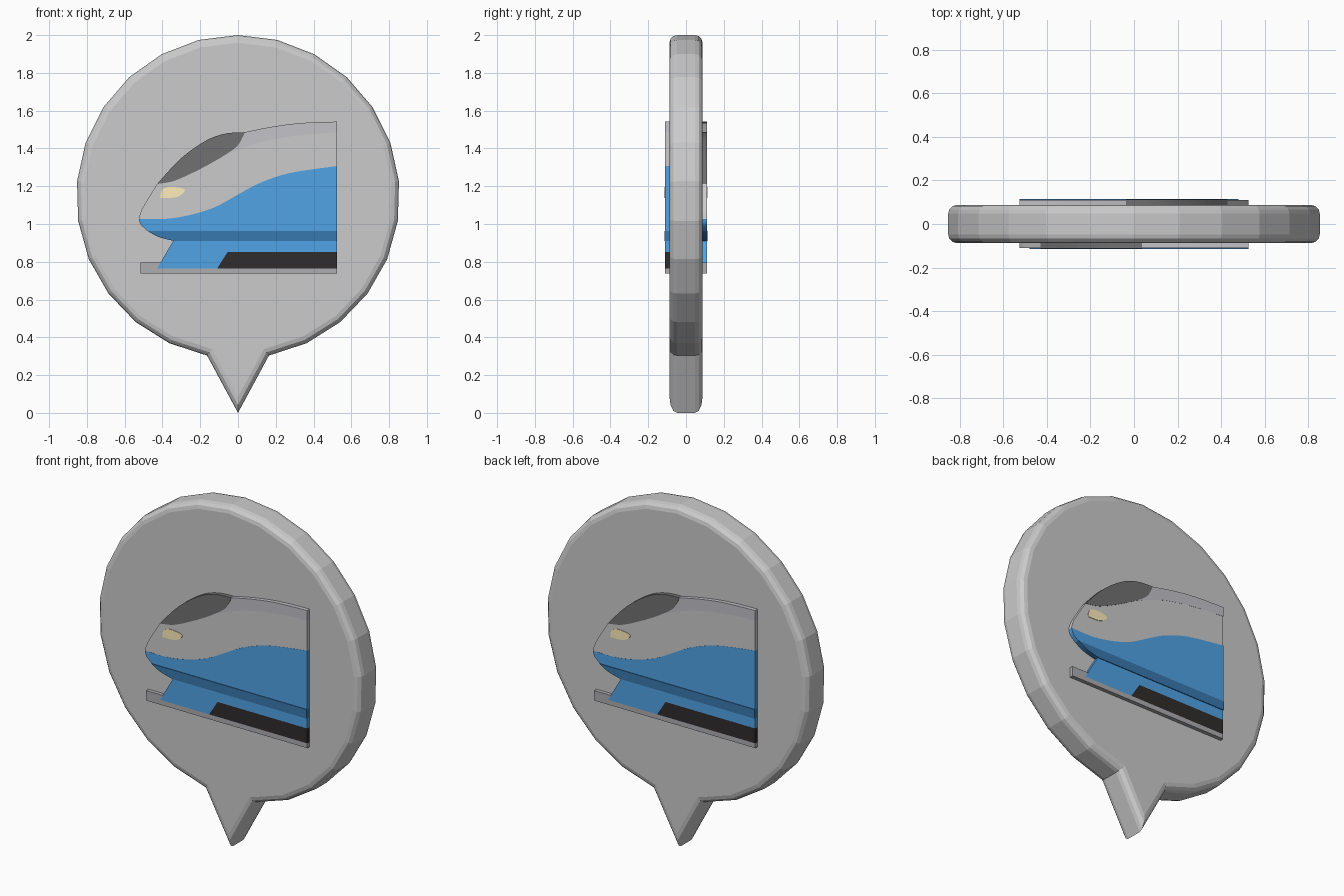
import bpy, bmesh, math

if "Cube" in bpy.data.objects:
    bpy.data.objects.remove(bpy.data.objects["Cube"])


def material(name, rgb):
    mat = bpy.data.materials.new(name)
    mat.diffuse_color = (*rgb, 1)
    mat.use_nodes = True
    mat.node_tree.nodes["Principled BSDF"].inputs["Base Color"].default_value = mat.diffuse_color
    return mat


def add_object(name, bm, mat=None):
    bmesh.ops.recalc_face_normals(bm, faces=bm.faces)
    mesh = bpy.data.meshes.new(name)
    bm.to_mesh(mesh)
    bm.free()
    if mat:
        mesh.materials.append(mat)
    obj = bpy.data.objects.new(name, mesh)
    bpy.context.collection.objects.link(obj)
    return obj


def prism(bm, points, y0, y1):
    """Outline in x-z, extruded from y0 to y1."""
    face = bm.faces.new([bm.verts.new((x, y0, z)) for x, z in points])
    new = bmesh.ops.extrude_face_region(bm, geom=[face], use_keep_orig=True)["geom"]
    verts = [v for v in new if isinstance(v, bmesh.types.BMVert)]
    bmesh.ops.translate(bm, verts=verts, vec=(0, y1 - y0, 0))


def smooth(pts, steps=6):
    """Catmull-Rom curve through the points."""
    ext = [pts[0]] + pts + [pts[-1]]
    out = []
    for a, b, c, d in zip(ext, ext[1:], ext[2:], ext[3:]):
        for i in range(steps):
            t = i / steps
            out.append(tuple(
                0.5 * (2 * q + (r - p) * t + (2 * p - 5 * q + 4 * r - s) * t * t
                       + (3 * q - p - 3 * r + s) * t ** 3)
                for p, q, r, s in zip(a, b, c, d)))
    return out + [pts[-1]]


def outline(*curves):
    """Join curves end to end, dropping repeated points."""
    pts = []
    for p in (p for c in curves for p in c):
        if not pts or math.dist(p, pts[-1]) > 1e-5:
            pts.append(p)
    if math.dist(pts[0], pts[-1]) < 1e-5:
        pts.pop()
    return pts


def relief(name, points, height, mat=None):
    """Raised plate on the front, repeated on the back turned half a turn."""
    bm = bmesh.new()
    for side in (1, -1):
        prism(bm, [(side * x, z) for x, z in points], -side * 0.08, -side * height)
    return add_object(name, bm, mat)


# Speech-bubble pin with a pointed tail and rounded rims
R, CZ, STEP, HALF = 0.856, 1.144, math.radians(14.08), 0.0875
rim = [(R * math.sin(i * STEP), CZ + R * math.cos(i * STEP)) for i in range(-12, 13)]
bm = bmesh.new()
prism(bm, rim + [(0, 0)], -HALF, HALF)
rim_edges = [e for e in bm.edges if abs(e.verts[0].co.y - e.verts[1].co.y) < 1e-4]
bmesh.ops.bevel(bm, geom=rim_edges, offset=0.04, segments=3, profile=0.5, affect='EDGES')
add_object("pin_body", bm)

# Colours
blue = material("blue", (0.08, 0.37, 0.79))
dark_blue = material("dark_blue", (0.04, 0.19, 0.43))
glass = material("dark_glass", (0.165, 0.165, 0.17))
black = material("black", (0.03, 0.025, 0.026))
roof_grey = material("roof_grey", (0.54, 0.54, 0.58))
rail_grey = material("rail_grey", (0.42, 0.42, 0.44))
cream = material("cream", (1.0, 0.85, 0.5))

# Curves shared by neighbouring train panels
END = 0.525
nose = smooth([(-0.525, 1.027), (-0.505, 1.085), (-0.428, 1.212)])
glass_top = smooth([(-0.428, 1.212), (-0.306, 1.344), (-0.174, 1.439),
                    (-0.069, 1.478), (0.037, 1.486)])
glass_low = smooth([(-0.428, 1.212), (-0.333, 1.23), (-0.2, 1.291), (-0.095, 1.349)])
glass_back = smooth([(-0.095, 1.349), (-0.005, 1.412), (0.037, 1.486)])
roof_top = smooth([(0.037, 1.486), (0.169, 1.513), (0.327, 1.534), (END, 1.542)])
roof_low = smooth([(-0.095, 1.349), (0.011, 1.397), (0.143, 1.439),
                   (0.327, 1.47), (END, 1.486)])
wave = smooth([(-0.525, 1.027), (-0.385, 1.027), (-0.253, 1.048), (-0.121, 1.09),
               (0.011, 1.162), (0.116, 1.217), (0.275, 1.27), (END, 1.307)])
chin = smooth([(-0.525, 1.027), (-0.515, 0.997), (-0.48, 0.964)])
chin_low = smooth([(-0.48, 0.964), (-0.422, 0.932), (-0.343, 0.911)])

# Train panels
relief("train_side", outline(nose, glass_low, roof_low, wave[::-1]), 0.11)
relief("windshield", outline(glass_top, glass_back[::-1], glass_low[::-1]), 0.112, glass)
relief("roof_stripe", outline(roof_top, roof_low[::-1], glass_back), 0.111, roof_grey)
relief("lower_body", outline(wave, [(END, 0.964)], chin[::-1]), 0.111, blue)
relief("side_stripe", outline(chin_low, [(END, 0.911), (END, 0.964)]), 0.115, dark_blue)

# Headlight
relief("headlight", outline(smooth([(-0.412, 1.138), (-0.401, 1.18), (-0.359, 1.196),
                                    (-0.285, 1.185), (-0.296, 1.159), (-0.338, 1.14),
                                    (-0.412, 1.138)], 4)), 0.113, cream)

# Undercarriage and rail
relief("skirt", [(-0.343, 0.911), (END, 0.911), (END, 0.852), (-0.055, 0.852),
                 (-0.11, 0.765), (-0.428, 0.765)], 0.11, blue)
relief("undercarriage", [(-0.055, 0.852), (END, 0.852), (END, 0.765), (-0.11, 0.765)],
       0.11, black)
relief("rail", [(-0.517, 0.737), (END, 0.737), (END, 0.765), (-0.428, 0.765),
                (-0.41, 0.795), (-0.517, 0.795)], 0.11, rail_grey)
